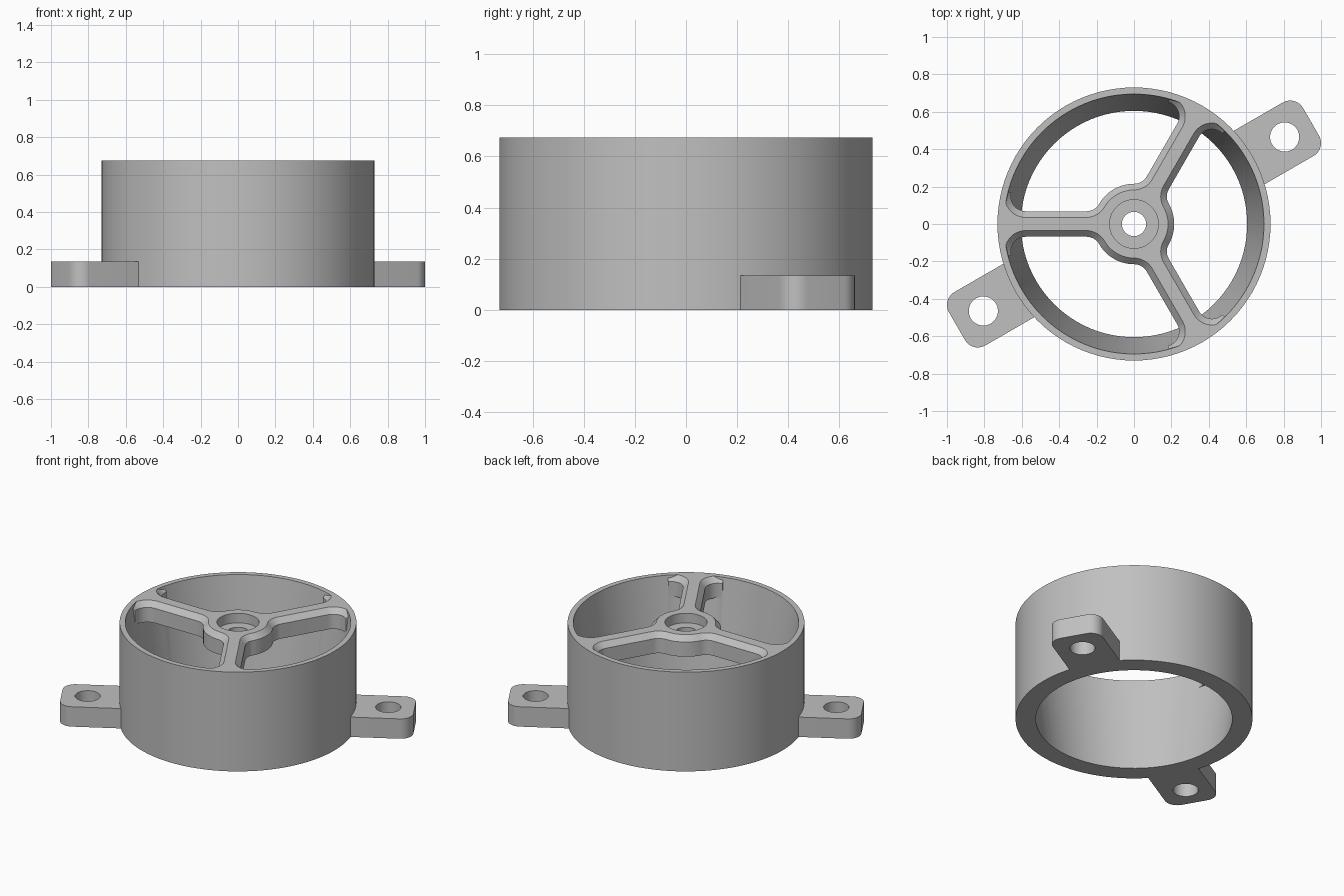
import bpy, bmesh
from math import sin, cos, pi, sqrt, atan2, radians

if "Cube" in bpy.data.objects:
    bpy.data.objects.remove(bpy.data.objects["Cube"], do_unlink=True)

grey = bpy.data.materials.new("light grey")
grey.use_nodes = True
colour = (0.53, 0.53, 0.53, 1)
grey.diffuse_color = colour
grey.node_tree.nodes["Principled BSDF"].inputs["Base Color"].default_value = colour

HEIGHT = 0.675
OUTER = 0.73


def make_object(name, bm):
    bmesh.ops.recalc_face_normals(bm, faces=bm.faces)
    mesh = bpy.data.meshes.new(name)
    bm.to_mesh(mesh)
    bm.free()
    mesh.materials.append(grey)
    obj = bpy.data.objects.new(name, mesh)
    bpy.context.collection.objects.link(obj)
    return obj


def loft(name, layers, closed=False):
    """Skin matching outlines, each given as (points, z); closed joins last to first."""
    bm = bmesh.new()
    rings = [[bm.verts.new((x, y, z)) for x, y in pts] for pts, z in layers]
    pairs = list(zip(rings, rings[1:]))
    if closed:
        pairs.append((rings[-1], rings[0]))
    else:
        bm.faces.new(rings[0])
        bm.faces.new(rings[-1])
    for a, b in pairs:
        for i in range(len(a)):
            j = (i + 1) % len(a)
            bm.faces.new((a[i], a[j], b[j], b[i]))
    return make_object(name, bm)


def arc(cx, cy, r, start, end, steps):
    return [(cx + r * cos(start + (end - start) * i / steps),
             cy + r * sin(start + (end - start) * i / steps)) for i in range(steps + 1)]


def circle(r, n=96, cx=0, cy=0):
    return arc(cx, cy, r, 0, 2 * pi, n)[:-1]


def turn(pts, a):
    return [(x * cos(a) - y * sin(a), x * sin(a) + y * cos(a)) for x, y in pts]


def combine(target, helper, operation):
    mod = target.modifiers.new(operation, "BOOLEAN")
    mod.operation, mod.solver, mod.object = operation, "EXACT", helper
    bpy.context.view_layer.objects.active = target
    bpy.ops.object.modifier_apply(modifier=mod.name)
    bpy.data.objects.remove(helper, do_unlink=True)


def spider_outline(inset):
    """Hub and three filleted spokes; inset shrinks the outline for the chamfer."""
    w, hub, rim = 0.068 - inset, 0.215 - inset, 0.677 + inset
    fillet = 0.08 + inset
    cy = w + fillet
    rim_x = sqrt((rim - fillet) ** 2 - cy ** 2)
    hub_x = sqrt((hub + fillet) ** 2 - cy ** 2)
    rim_a, hub_a = atan2(cy, rim_x), atan2(cy, hub_x)
    half = arc(0, 0, 0.716, 0, rim_a, 6)
    half += arc(rim_x, cy, fillet, rim_a, -pi / 2, 14)
    half += arc(hub_x, cy, fillet, -pi / 2, hub_a - pi, 10)
    half += arc(0, 0, hub, hub_a, pi / 3, 8)[1:]
    lower = [(x, -y) for x, y in half[1:-1]][::-1]
    spoke = lower + half
    return [p for k in range(3) for p in turn(spoke, pi / 3 + k * 2 * pi / 3)]


# Tapered ring wall
housing = loft("motor_housing", [(circle(OUTER), 0), (circle(OUTER), HEIGHT),
                                 (circle(0.695), HEIGHT), (circle(0.605), 0)], closed=True)

# Hub and spokes with chamfered top edges
wide, narrow = spider_outline(0), spider_outline(0.033)
spider = loft("hub_and_spokes", [(wide, 0.54), (wide, HEIGHT - 0.035), (narrow, HEIGHT)])
combine(housing, spider, "UNION")

# Stepped bore through the hub
bore = loft("bore_cutter", [(circle(0.065, 48), 0.4), (circle(0.065, 48), 0.61),
                            (circle(0.13, 48), 0.61), (circle(0.13, 48), 0.8)])
combine(housing, bore, "DIFFERENCE")

# Two opposite mounting tabs with rounded corners and screw holes
tab = ([(0.66, -0.165)] + arc(1.013, -0.085, 0.08, -pi / 2, 0, 10)
       + arc(1.013, 0.085, 0.08, 0, pi / 2, 10) + [(0.66, 0.165)])
for angle in (radians(30), radians(210)):
    outline = turn(tab, angle)
    combine(housing, loft("mounting_tab", [(outline, 0), (outline, 0.135)]), "UNION")
    hole = turn(circle(0.078, 40, cx=0.93), angle)
    combine(housing, loft("hole_cutter", [(hole, -0.1), (hole, 0.3)]), "DIFFERENCE")

bpy.ops.object.select_all(action="DESELECT")
housing.select_set(True)
bpy.context.view_layer.objects.active = housing
bpy.ops.object.shade_smooth_by_angle(angle=radians(25))
